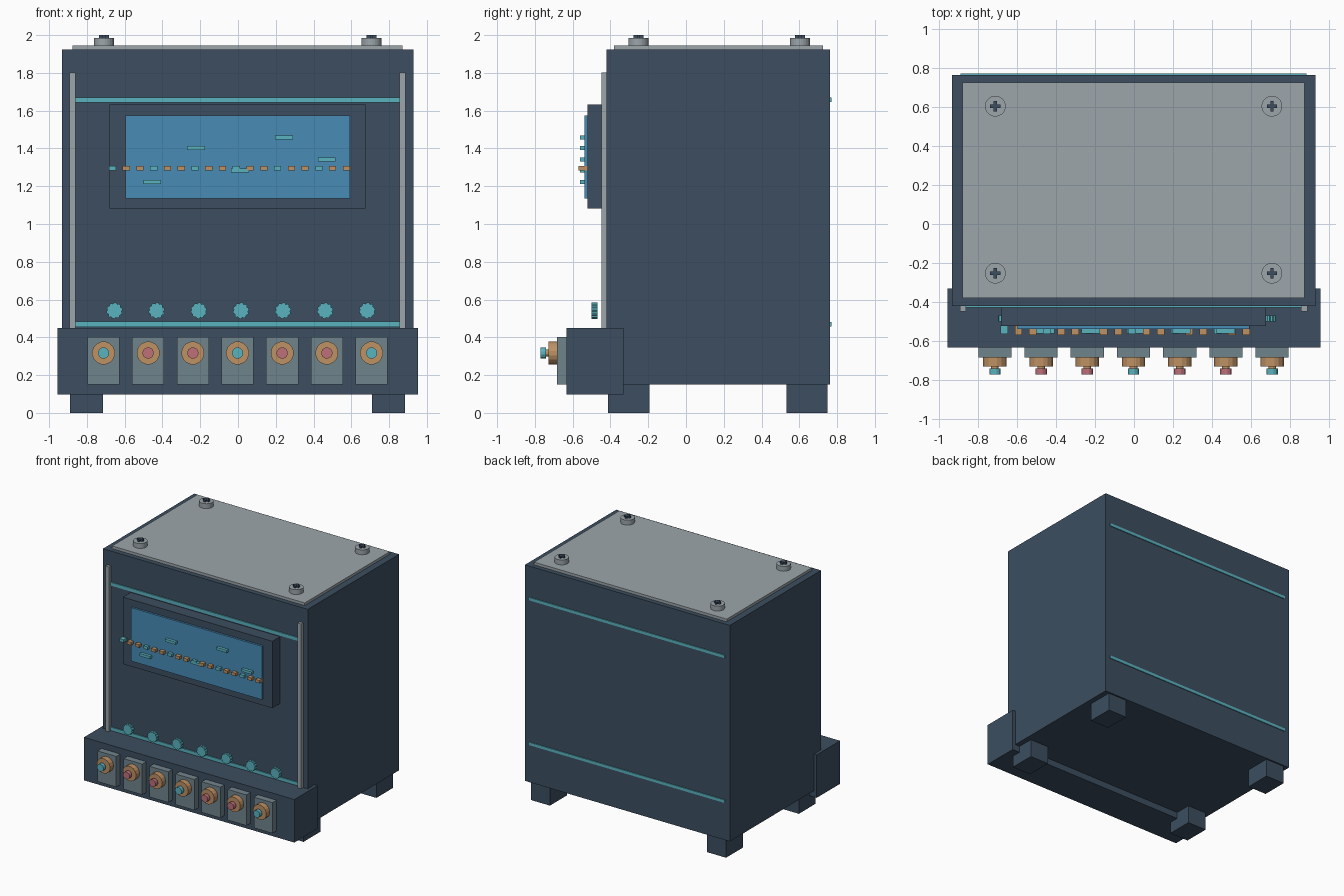
import bpy
import bmesh
import math

cube = bpy.data.objects.get("Cube")
if cube:
    bpy.data.objects.remove(cube, do_unlink=True)


def material(name, *rgb):
    m = bpy.data.materials.new(name)
    m.use_nodes = True
    m.diffuse_color = (*rgb, 1)
    m.node_tree.nodes["Principled BSDF"].inputs["Base Color"].default_value = (*rgb, 1)
    return m


navy = material("navy casing", 0.045, 0.076, 0.117)
light_grey = material("light grey metal", 0.332, 0.381, 0.410)
slate = material("slate plate", 0.162, 0.231, 0.262)
blue = material("blue screen", 0.065, 0.262, 0.468)
teal = material("bright teal", 0.102, 0.456, 0.527)
copper = material("copper", 0.515, 0.283, 0.127)
rose = material("rose red", 0.515, 0.162, 0.195)


def finish(bm, name, mat):
    bmesh.ops.recalc_face_normals(bm, faces=bm.faces)
    mesh = bpy.data.meshes.new(name)
    bm.to_mesh(mesh)
    bm.free()
    mesh.materials.append(mat)
    obj = bpy.data.objects.new(name, mesh)
    bpy.context.collection.objects.link(obj)
    return obj


def box(name, mat, xs, ys, zs):
    """Box from its ranges on the three axes."""
    bm = bmesh.new()
    bmesh.ops.create_cube(bm, size=1)
    for v in bm.verts:
        v.co = [(r[0] + r[1]) / 2 + c * (r[1] - r[0]) for c, r in zip(v.co, (xs, ys, zs))]
    return finish(bm, name, mat)


def around(c, size):
    return (c - size / 2, c + size / 2)


def disc(name, mat, place, radii, depth, axis="Z"):
    """Prism with one side per radius; place is the middle of its first cap."""
    bm = bmesh.new()
    n = len(radii)
    ring = []
    for i, r in enumerate(radii):
        a = math.tau * (i + 0.5) / n
        u, w = r * math.cos(a), r * math.sin(a)
        ring.append(bm.verts.new((u, w, 0) if axis == "Z" else (u, 0, w)))
    cap = bm.faces.new(ring)
    ext = bmesh.ops.extrude_face_region(bm, geom=[cap], use_keep_orig=True)
    moved = [g for g in ext["geom"] if isinstance(g, bmesh.types.BMVert)]
    shift = (0, 0, depth) if axis == "Z" else (0, -depth, 0)
    bmesh.ops.translate(bm, verts=moved, vec=shift)
    obj = finish(bm, name, mat)
    obj.location = place
    return obj


# Casing, lid and front console
box("casing", navy, (-0.932, 0.928), (-0.42, 0.763), (0.15, 1.923))
box("lid_panel", light_grey, (-0.877, 0.872), (-0.38, 0.724), (1.92, 1.945))
box("front_console", navy, (-0.956, 0.954), (-0.632, -0.33), (0.097, 0.45))

# Feet
for side, x in (("right", -0.802), ("left", 0.797)):
    for end, y in (("front", -0.303), ("back", 0.641)):
        box(f"{end}_{side}_foot", navy, around(x, 0.174), around(y, 0.218), (0, 0.152))

# Lid screws with cross marks
for x in (-0.71, 0.706):
    for y in (-0.252, 0.603):
        disc("lid_screw", light_grey, (x, y, 1.943), [0.053] * 24, 0.042)
        box("screw_cross", navy, around(x, 0.052), around(y, 0.016), (1.98, 2.0))
        box("screw_cross", navy, around(x, 0.016), around(y, 0.052), (1.98, 2.0))

# Upright rails
for side, x in (("right", -0.876), ("left", 0.871)):
    box(f"{side}_rail", light_grey, around(x, 0.032), (-0.447, -0.415), (0.445, 1.802))

# Trim stripes on front and back
for z in (0.469, 1.657):
    box("front_trim", teal, (-0.887, 0.882), (-0.428, -0.42), around(z, 0.027))
    box("back_trim", teal, (-0.887, 0.884), (0.76, 0.77), around(z, 0.024))

# Display
box("display_bezel", navy, (-0.68, 0.676), (-0.521, -0.415), (1.083, 1.632))
box("display_screen", blue, (-0.596, 0.592), (-0.537, -0.518), (1.136, 1.574))
for i in range(18):
    mat = copper if i % 3 else teal
    front = -0.568 if i % 3 else -0.562
    box("display_dot", mat, around(-0.664 + i * 0.0728, 0.038), (front, -0.52),
        around(1.294, 0.024))
for x, z in ((-0.454, 1.222), (-0.222, 1.402), (0.01, 1.284), (0.243, 1.459), (0.47, 1.342)):
    box("display_dash", teal, around(x, 0.094), (-0.561, -0.535), around(z, 0.021))

# Row of toothed knobs
for i in range(7):
    disc("toothed_knob", teal, (-0.654 + i * 0.223, -0.469, 0.541),
         [0.043, 0.043, 0.037] * 10, 0.03, "Y")

# Sockets along the console
for i in range(7):
    x = -0.712 + i * 0.2365
    box("socket_plate", slate, around(x, 0.17), (-0.684, -0.63), (0.149, 0.401))
    disc("socket_ring", copper, (x, -0.683, 0.317), [0.061] * 16, 0.046, "Y")
    disc("socket_core", copper, (x, -0.728, 0.317), [0.02] * 12, 0.014, "Y")
    disc("socket_pin", rose if i % 3 else teal, (x, -0.74, 0.317), [0.03] * 12, 0.03, "Y")
